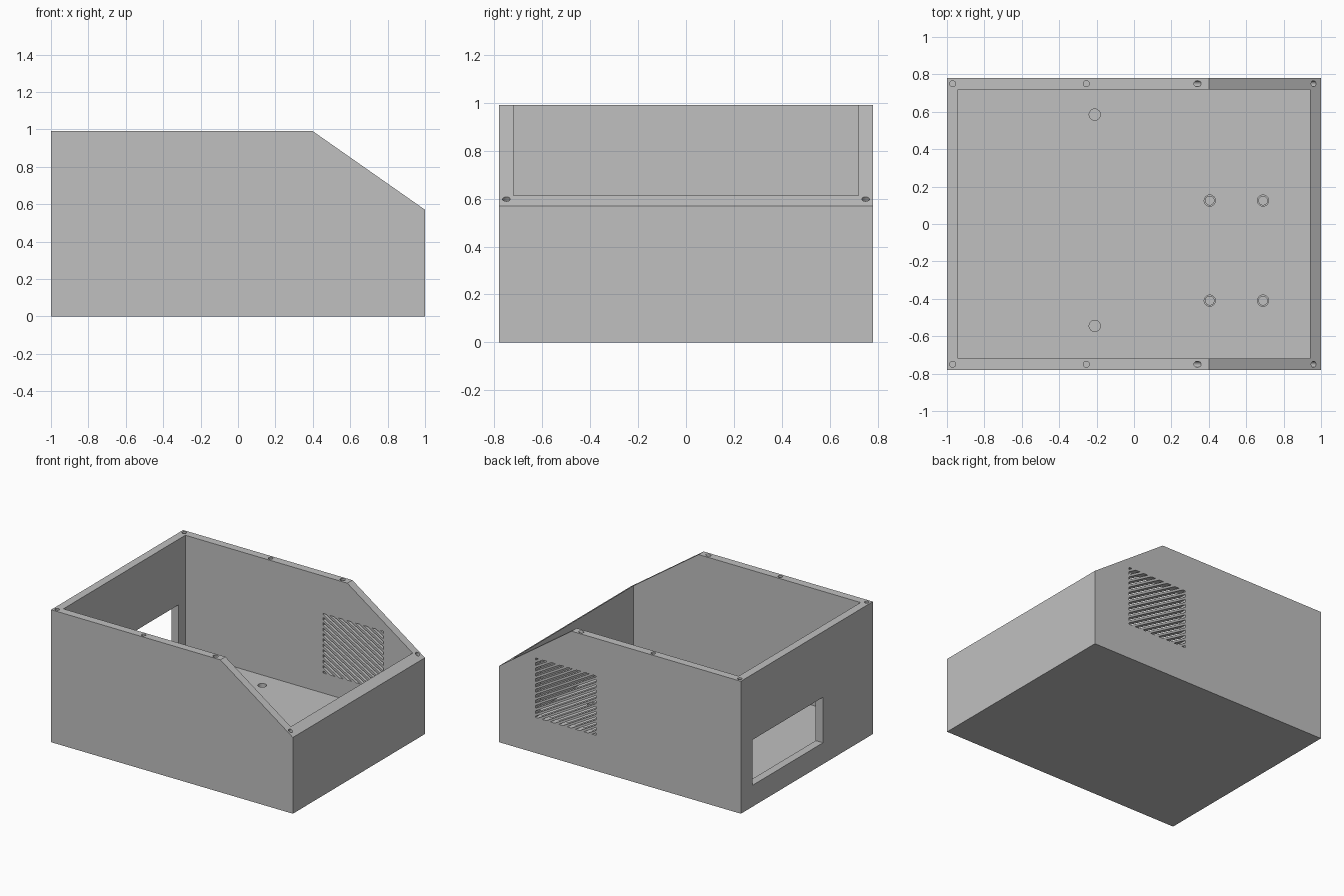
import bpy, bmesh, math
from mathutils import Matrix, Vector

cube = bpy.data.objects.get("Cube")
if cube:
    bpy.data.objects.remove(cube, do_unlink=True)

HALF_X, HALF_Y, WALL, FLOOR = 1.0, 0.78, 0.06, 0.115
TOP, SLOPE_X, FRONT_TOP = 0.99, 0.4, 0.57

grey = bpy.data.materials.new("light_grey_plastic")
grey.use_nodes = True
colour = (0.53, 0.53, 0.53, 1)
grey.diffuse_color = colour
grey.node_tree.nodes["Principled BSDF"].inputs["Base Color"].default_value = colour


def make_object(name, bm):
    bmesh.ops.recalc_face_normals(bm, faces=bm.faces)
    mesh = bpy.data.meshes.new(name)
    bm.to_mesh(mesh)
    bm.free()
    mesh.materials.append(grey)
    obj = bpy.data.objects.new(name, mesh)
    bpy.context.collection.objects.link(obj)
    return obj


def add_box(bm, low, high, turn=Matrix()):
    low, high = Vector(low), Vector(high)
    size = Matrix.Diagonal((*(high - low), 1))
    place = Matrix.Translation((low + high) / 2)
    bmesh.ops.create_cube(bm, size=1, matrix=place @ turn @ size)


def add_drill(bm, mouth, radius, depth, axis=Vector((0, 0, 1))):
    """Cylinder that sinks below the mouth and pokes a little above it."""
    over = 0.03
    centre = Vector(mouth) + axis * (over - depth) / 2
    turn = axis.to_track_quat('Z', 'Y').to_matrix().to_4x4()
    bmesh.ops.create_cone(bm, cap_ends=True, segments=24, radius1=radius, radius2=radius,
                          depth=depth + over, matrix=Matrix.Translation(centre) @ turn)


def cut(target, name, bm):
    cutter = make_object(name, bm)
    cutter.hide_render = True
    mod = target.modifiers.new(name, 'BOOLEAN')
    mod.operation, mod.solver, mod.object = 'DIFFERENCE', 'EXACT', cutter
    bpy.context.view_layer.objects.active = target
    bpy.ops.object.modifier_apply(modifier=mod.name)
    bpy.data.objects.remove(cutter, do_unlink=True)


# Outer shell: side profile with sloped end, extruded across the depth
bm = bmesh.new()
profile = [(-HALF_X, 0), (HALF_X, 0), (HALF_X, FRONT_TOP), (SLOPE_X, TOP), (-HALF_X, TOP)]
side = bm.faces.new([bm.verts.new((x, -HALF_Y, z)) for x, z in profile])
grown = bmesh.ops.extrude_face_region(bm, geom=[side])["geom"]
bmesh.ops.translate(bm, vec=(0, 2 * HALF_Y, 0),
                    verts=[v for v in grown if isinstance(v, bmesh.types.BMVert)])
case = make_object("enclosure_case", bm)

# Open interior
bm = bmesh.new()
add_box(bm, (WALL - HALF_X, WALL - HALF_Y, FLOOR), (HALF_X - WALL, HALF_Y - WALL, 1.3))
cut(case, "interior_cutter", bm)

# Rectangular opening in the end wall
bm = bmesh.new()
add_box(bm, (-1.1, -0.19, 0.16), (-0.9, 0.64, 0.5))
cut(case, "end_opening_cutter", bm)

# Slanted vent slots in the back wall, trimmed to a rectangle
bm = bmesh.new()
low_x, high_x, low_z, high_z = 0.2, 0.7, 0.265, 0.71
tilt = Matrix.Rotation(math.radians(30), 4, 'Y')
mid_x, mid_z, pitch = (low_x + high_x) / 2, (low_z + high_z) / 2, 0.04
for i in range(-10, 11):
    z = mid_z + i * pitch
    add_box(bm, (mid_x - 0.5, 0.69, z - 0.009), (mid_x + 0.5, 0.81, z + 0.009), tilt)
for point, normal in [((low_x, 0, 0), (-1, 0, 0)), ((high_x, 0, 0), (1, 0, 0)),
                      ((0, 0, low_z), (0, 0, -1)), ((0, 0, high_z), (0, 0, 1))]:
    bmesh.ops.bisect_plane(bm, geom=bm.verts[:] + bm.edges[:] + bm.faces[:],
                           plane_co=point, plane_no=normal, clear_outer=True)
    bmesh.ops.holes_fill(bm, edges=[e for e in bm.edges if e.is_boundary])
cut(case, "vent_cutter", bm)

# Lid screw holes along both rims; those at the slope follow its normal
slope_normal = Vector((TOP - FRONT_TOP, 0, HALF_X - SLOPE_X)).normalized()
bm = bmesh.new()
for y in (-0.75, 0.75):
    for x in (-0.97, -0.255):
        add_drill(bm, (x, y, TOP), 0.016, 0.12)
    add_drill(bm, (0.34, y, TOP), 0.016, 0.12, slope_normal)
    add_drill(bm, (0.96, y, 0.598), 0.016, 0.12, slope_normal)
cut(case, "screw_hole_cutter", bm)

# Blind floor holes and the shallow seats around the four mounting holes
bm = bmesh.new()
for y in (0.585, -0.545):
    add_drill(bm, (-0.21, y, FLOOR), 0.03, 0.07)
mounts = [(x, y, FLOOR) for x in (0.405, 0.69) for y in (0.125, -0.41)]
for spot in mounts:
    add_drill(bm, spot, 0.03, 0.03)
cut(case, "floor_hole_cutter", bm)
bm = bmesh.new()
for spot in mounts:
    add_drill(bm, spot, 0.023, 0.07)
cut(case, "mount_hole_cutter", bm)

# One material throughout, crisp edges with smooth hole walls
case.data.materials.clear()
case.data.materials.append(grey)
for face in case.data.polygons:
    face.material_index = 0
bpy.ops.object.select_all(action='DESELECT')
case.select_set(True)
bpy.context.view_layer.objects.active = case
bpy.ops.object.shade_smooth_by_angle(angle=math.radians(30))
